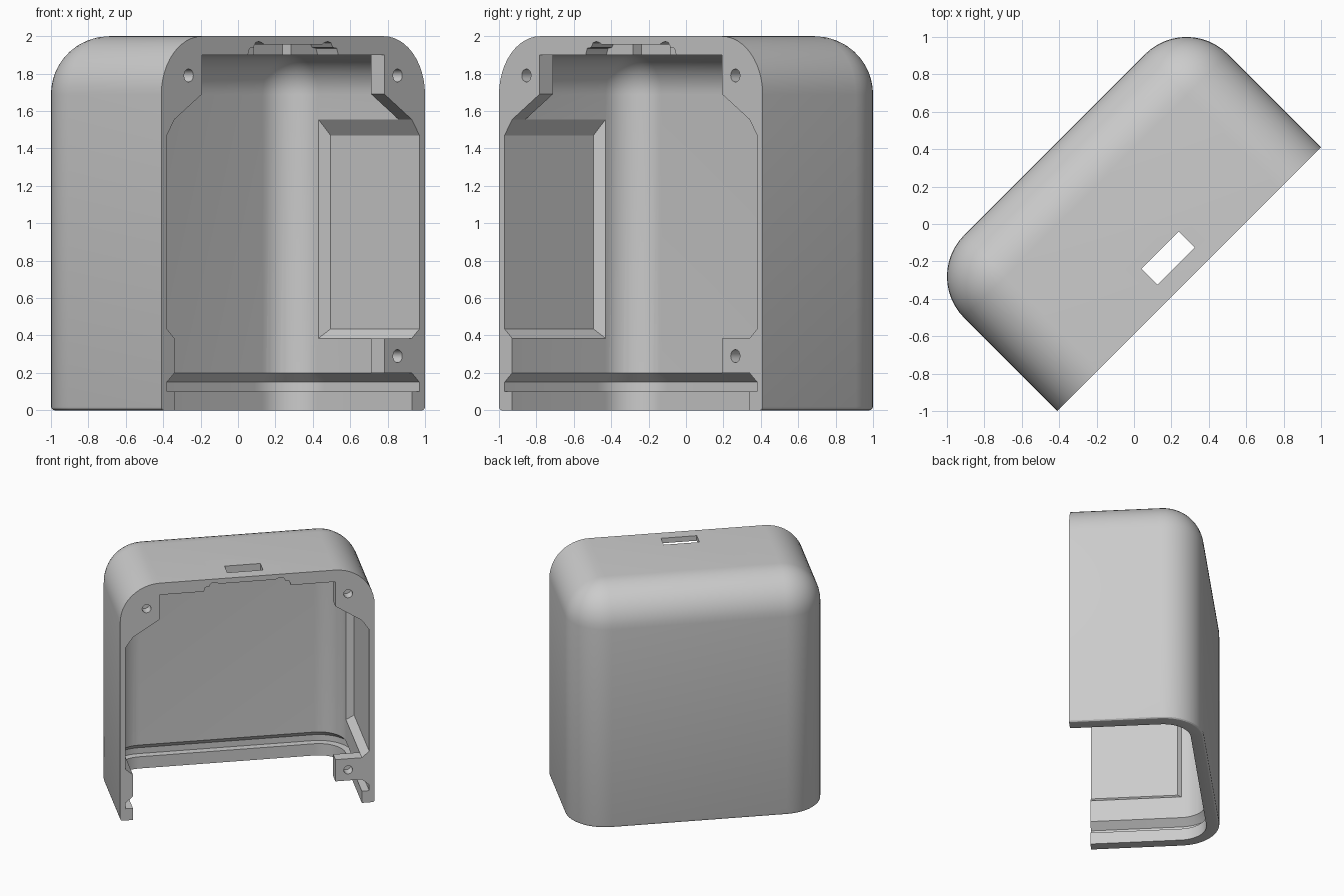
import bpy, bmesh, math
from mathutils import Vector, Matrix

if "Cube" in bpy.data.objects:
    bpy.data.objects.remove(bpy.data.objects["Cube"])

# Shell dimensions, built square to the axes: open front at -y, open bottom
HALF, FRONT, BACK, TOP, R = 0.997, -0.417, 0.6, 2.0, 0.312
WALL, LIP = 0.1, 0.058
IN_HALF, IN_BACK, IN_TOP, IN_R = HALF - WALL, BACK - WALL, TOP - WALL, R - WALL
BOSS_BACK = FRONT + 0.1

gray = bpy.data.materials.new("light gray plastic")
gray.use_nodes = True
gray.diffuse_color = (0.6, 0.6, 0.6, 1)
gray.node_tree.nodes["Principled BSDF"].inputs["Base Color"].default_value = (0.6, 0.6, 0.6, 1)


def finish(bm, name):
    bmesh.ops.recalc_face_normals(bm, faces=bm.faces)
    mesh = bpy.data.meshes.new(name)
    bm.to_mesh(mesh)
    bm.free()
    mesh.materials.append(gray)
    obj = bpy.data.objects.new(name, mesh)
    bpy.context.collection.objects.link(obj)
    return obj


def loft(name, rings):
    """Closed solid skinned through equal-length rings of points."""
    bm = bmesh.new()
    loops = [[bm.verts.new(p) for p in ring] for ring in rings]
    for a, b in zip(loops, loops[1:]):
        for i in range(len(a)):
            j = (i + 1) % len(a)
            bm.faces.new((a[i], a[j], b[j], b[i]))
    bm.faces.new(loops[0])
    bm.faces.new(loops[-1])
    return finish(bm, name)


def prism(name, outline, y0, y1):
    return loft(name, [[(x, y, z) for x, z in outline] for y in (y0, y1)])


def box(name, x0, x1, y0, y1, z0, z1):
    return prism(name, [(x0, z0), (x1, z0), (x1, z1), (x0, z1)], y0, y1)


def rounded_block(name, half, y0, y1, z0, z1, radius, foot=0):
    """Block with rounded sides, back and top; sharp front and bottom."""
    bm = bmesh.new()
    bmesh.ops.create_cube(bm, size=1)
    for v in bm.verts:
        v.co = Vector((v.co.x * 2 * half, y1 if v.co.y > 0 else y0, z1 if v.co.z > 0 else z0))

    def flat(e, axis, value):
        return all(abs(v.co[axis] - value) < 1e-5 for v in e.verts)

    edges = [e for e in bm.edges if not flat(e, 1, y0) and not flat(e, 2, z0)]
    bmesh.ops.bevel(bm, geom=edges, offset=radius, segments=12, profile=0.5, affect='EDGES')
    if foot:
        edges = [e for e in bm.edges if flat(e, 2, z0) and not flat(e, 1, y0)]
        bmesh.ops.bevel(bm, geom=edges, offset=foot, segments=3, profile=0.5, affect='EDGES')
    return finish(bm, name)


def u_ring(grow, z):
    """Plan outline of the cavity, grown outward, with rounded back corners."""
    cx, cy, r = IN_HALF - IN_R, IN_BACK - IN_R, IN_R + grow
    pts = [(cx + r, -0.8, z)]
    for sx, start in ((1, 0), (-1, 90)):
        for i in range(13):
            a = math.radians(start + i * 7.5)
            pts.append((sx * cx + r * math.cos(a), cy + r * math.sin(a), z))
    return pts + [(-cx - r, -0.8, z)]


def combine(target, tool, operation):
    mod = target.modifiers.new("combine", 'BOOLEAN')
    mod.operation, mod.solver, mod.object = operation, 'EXACT', tool
    bpy.context.view_layer.objects.active = target
    bpy.ops.object.modifier_apply(modifier=mod.name)
    bpy.data.objects.remove(tool)


# Outer shell, hollowed
cover = rounded_block("cover_shell", HALF, FRONT, BACK, 0, TOP, R, 0.02)
combine(cover, rounded_block("cavity", IN_HALF, -0.8, IN_BACK, -0.5, IN_TOP, IN_R), 'DIFFERENCE')

# Snap groove round the inside of the bottom
groove = loft("groove", [u_ring(LIP, 0.1), u_ring(LIP, 0.15), u_ring(-0.006, 0.205)])
combine(cover, groove, 'DIFFERENCE')

# Bevelled recess in each side wall, running out through the front
for s in (-1, 1):
    rings = []
    for x, y, z0, z1 in ((IN_HALF - 0.01, 0.295, 0.376, 1.57), (IN_HALF + LIP, 0.255, 0.435, 1.47)):
        rings.append([(s * x, -0.8, z0), (s * x, y, z0), (s * x, y, z1), (s * x, -0.8, z1)])
    combine(cover, loft("side_recess", rings), 'DIFFERENCE')

# Screw bosses: both upper corners and the lower left one
upper = [(0.69, 1.95), (0.69, 1.69), (IN_HALF, 1.555), (0.92, 1.555),
         (0.92, 1.7), (0.9, 1.85), (0.8, 1.95)]
for s in (-1, 1):
    combine(cover, prism("upper_boss", [(s * x, z) for x, z in upper], FRONT, BOSS_BACK), 'UNION')
combine(cover, box("lower_boss", 0.69, 0.93, FRONT, BOSS_BACK, 0.2, 0.385), 'UNION')

# Screw holes
for x, z in ((-0.79, 1.79), (0.79, 1.79), (0.79, 0.29)):
    circle = [(x + 0.035 * math.cos(i * math.pi / 8), z + 0.035 * math.sin(i * math.pi / 8))
              for i in range(16)]
    combine(cover, prism("screw_hole", circle, -0.6, BOSS_BACK - 0.02), 'DIFFERENCE')

# Latch notch under the top edge, with a raised hump at each end
half_notch = [(0.345, 1.88), (0.34, 1.905), (0.33, 1.935), (0.3, 1.94),
              (0.285, 1.965), (0.26, 1.972), (0.235, 1.965), (0.22, 1.957)]
notch = half_notch + [(-x, z) for x, z in reversed(half_notch)]
combine(cover, prism("latch_notch", notch, -0.8, -0.26), 'DIFFERENCE')

# Slot through the top
combine(cover, box("top_slot", -0.14, 0.14, -0.318, -0.198, 1.8, 2.2), 'DIFFERENCE')

# Turn to the final diagonal pose and shade
cover.data.transform(Matrix.Rotation(math.radians(45), 4, 'Z'))
bpy.ops.object.select_all(action='DESELECT')
cover.select_set(True)
bpy.context.view_layer.objects.active = cover
bpy.ops.object.shade_smooth_by_angle(angle=math.radians(25))
